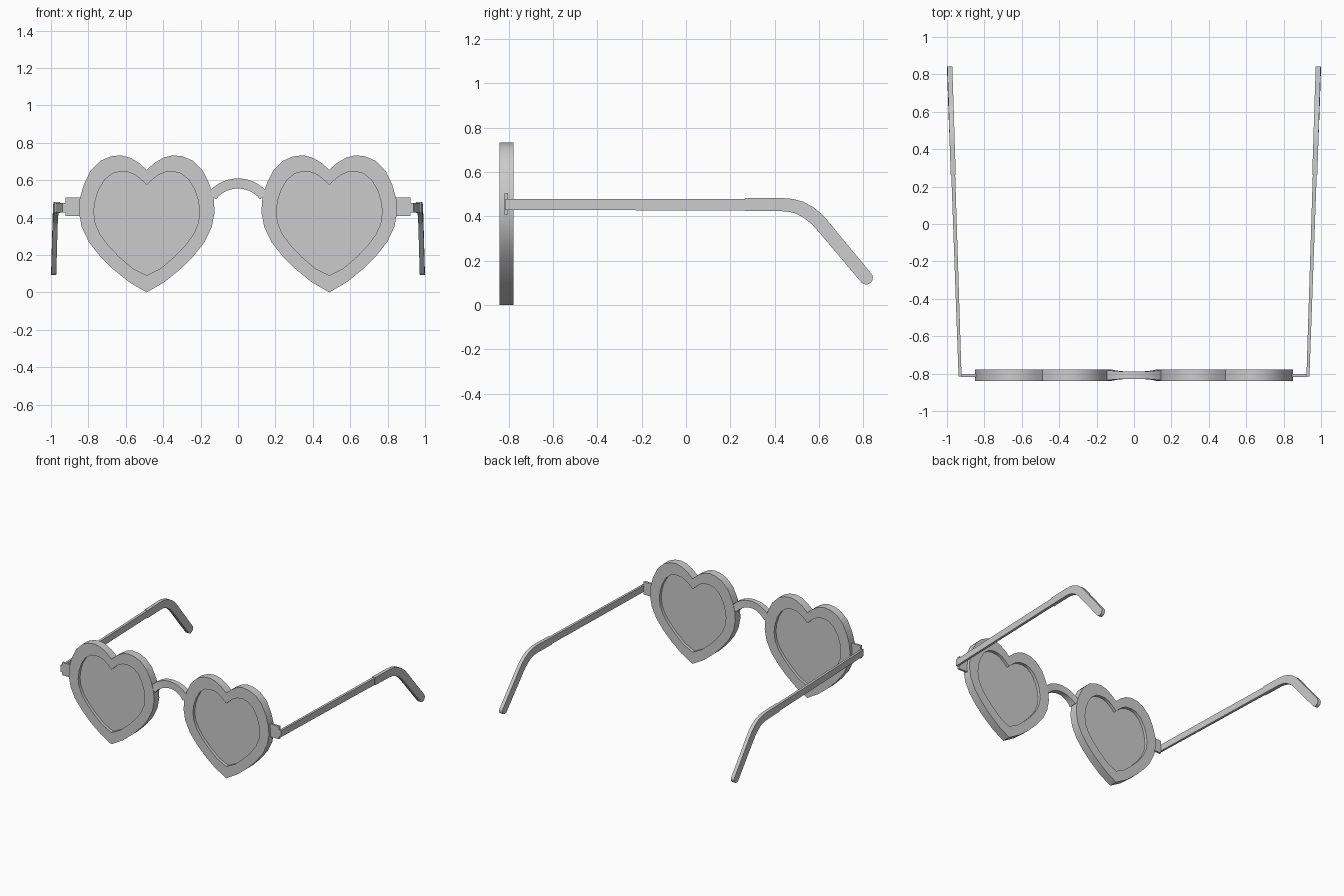
import bpy, bmesh, math
from mathutils import Vector

if "Cube" in bpy.data.objects:
    bpy.data.objects.remove(bpy.data.objects["Cube"])


def finish(name, bm, mirror=True):
    bmesh.ops.recalc_face_normals(bm, faces=bm.faces)
    me = bpy.data.meshes.new(name)
    bm.to_mesh(me)
    bm.free()
    ob = bpy.data.objects.new(name, me)
    bpy.context.collection.objects.link(ob)
    if mirror:
        m = ob.modifiers.new("Mirror", 'MIRROR')
        m.use_mirror_merge = False
    bpy.ops.object.select_all(action='DESELECT')
    bpy.context.view_layer.objects.active = ob
    ob.select_set(True)
    bpy.ops.object.shade_smooth_by_angle(angle=math.radians(30))
    return ob


def skin(bm, rings, closed=False):
    """Join equal rings of points with quads; cap the ends if not closed."""
    vs = [[bm.verts.new(p) for p in r] for r in rings]
    n, k = len(vs), len(vs[0])
    for i in range(n if closed else n - 1):
        a, b = vs[i], vs[(i + 1) % n]
        for j in range(k):
            bm.faces.new((a[j], a[(j + 1) % k], b[(j + 1) % k], b[j]))
    if not closed:
        bm.faces.new(vs[0])
        bm.faces.new(vs[-1])


def box(name, lo, hi):
    bm = bmesh.new()
    skin(bm, [[(x, lo[1], lo[2]), (x, hi[1], lo[2]), (x, hi[1], hi[2]), (x, lo[1], hi[2])]
              for x in (lo[0], hi[0])])
    return finish(name, bm)


CX = 0.488  # heart centre
OUTER = [(0, .655), (.043, .693), (.091, .721), (.139, .733), (.193, .727), (.246, .704),
         (.3, .652), (.337, .575), (.358, .5), (.363, .43), (.348, .35), (.31, .27),
         (.251, .195), (.182, .126), (.096, .056), (0, .0)]
INNER = [(0, .575), (.032, .604), (.064, .629), (.096, .642), (.139, .646), (.182, .636),
         (.225, .602), (.257, .548), (.276, .489), (.283, .43), (.276, .372), (.251, .313),
         (.206, .251), (.147, .19), (.075, .128), (0, .091)]


def heart(half, y):
    pts = half + [(-x, z) for x, z in half[-2:0:-1]]
    return [(CX + x, y, z) for x, z in pts]


# heart rims
Y0, Y1 = -0.84, -0.777
bm = bmesh.new()
skin(bm, [heart(OUTER, Y0), heart(OUTER, Y1), heart(INNER, Y1), heart(INNER, Y0)], closed=True)
finish("heart_rim", bm)

# recessed lenses
bm = bmesh.new()
skin(bm, [heart(INNER, -0.817), heart(INNER, -0.80)])
finish("lens", bm)

# arched bridge, slimmer in the middle
bm = bmesh.new()
rings = []
N = 14
for i in range(N + 1):
    t = -1 + 2 * i / N
    a = t * math.radians(52)
    r = 0.177
    d = Vector((math.sin(a), 0, math.cos(a)))
    c = Vector((0, -0.8085, 0.582 - r)) + d * r
    w = 0.019 + 0.011 * t * t
    h = 0.027
    rings.append([c + d * h + Vector((0, -w, 0)), c + d * h + Vector((0, w, 0)),
                  c - d * h + Vector((0, w, 0)), c - d * h + Vector((0, -w, 0))])
skin(bm, rings)
finish("bridge", bm, mirror=False)

# hinge plates and knuckles
box("hinge_plate", (0.835, -0.819, 0.408), (0.922, -0.803, 0.506))
box("hinge_knuckle", (0.915, -0.816, 0.428), (0.938, -0.804, 0.479))


def arm(name, stations, x0, x1):
    """Flat bar swept along (y, z, half height, half thickness), leaning outward."""
    bm = bmesh.new()
    rings = []
    for i, (y, z, h, w) in enumerate(stations):
        p, q = stations[max(i - 1, 0)], stations[min(i + 1, len(stations) - 1)]
        t = Vector((q[0] - p[0], q[1] - p[1])).normalized()
        ny, nz = -t.y * h, t.x * h
        x = x0 + (x1 - x0) * (y + 0.815) / 1.66
        rings.append([(x - w, y + ny, z + nz), (x + w, y + ny, z + nz),
                      (x + w, y - ny, z - nz), (x - w, y - ny, z - nz)])
    skin(bm, rings)
    return finish(name, bm)


# temple bars
XA, XB = 0.930, 0.986
arm("temple", [(-0.815, .453, .025, .008), (0.30, .453, .026, .0105)], XA, XB)

# curved ear tips with rounded ends
tip = [(0.265, .453, .029, .0135), (0.43, .453, .0295, .0135), (0.475, .449, .03, .0135),
       (0.515, .438, .031, .0135), (0.555, .415, .032, .0135), (0.59, .387, .032, .0135),
       (0.625, .348, .032, .0135), (0.665, .299, .031, .0135)]
end, dirn, R = Vector((0.812, 0.123)), Vector((0.62, -0.785)).normalized(), 0.030
for k in range(6):
    a = math.radians(k * 16.5)
    p = end + dirn * R * math.sin(a)
    tip.append((p.x, p.y, R * math.cos(a), .0135))
arm("ear_tip", tip, XA, XB)
